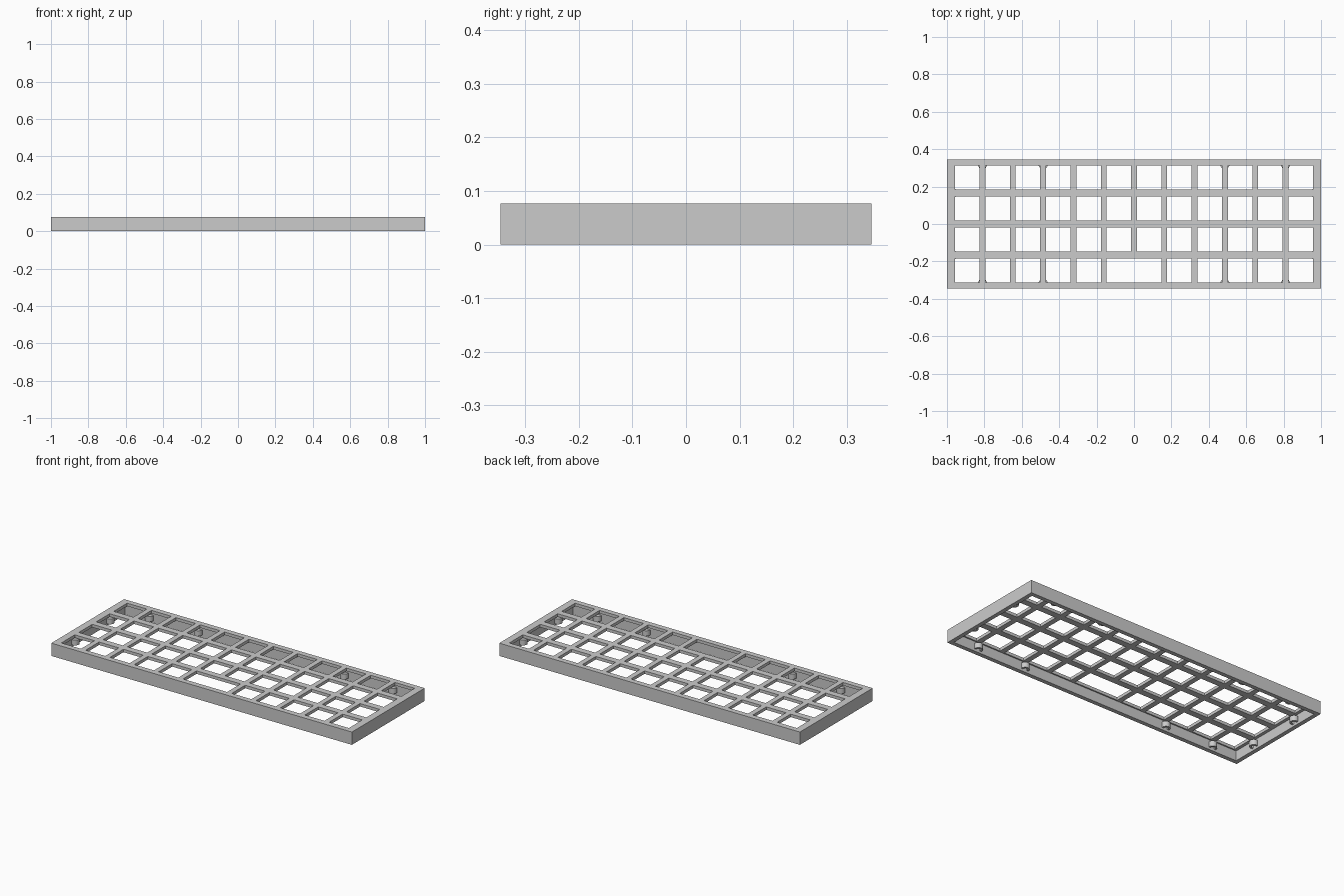
import bpy, bmesh, math
from mathutils import Vector

cube = bpy.data.objects.get("Cube")
if cube:
    bpy.data.objects.remove(cube, do_unlink=True)

HALF_X, HALF_Y, HEIGHT = 1.0, 0.346, 0.077
WALL, PLATE = 0.025, 0.018
COLS, ROWS = 12, 4
PITCH_X, PITCH_Y = 0.162, 0.166
HOLE_X, HOLE_Y = 0.131, 0.128

grey = bpy.data.materials.new("plain grey")
grey.use_nodes = True
colour = (0.6, 0.6, 0.6, 1)
grey.diffuse_color = colour
grey.node_tree.nodes["Principled BSDF"].inputs["Base Color"].default_value = colour


def add_object(name, bm):
    bmesh.ops.recalc_face_normals(bm, faces=bm.faces)
    mesh = bpy.data.meshes.new(name)
    bm.to_mesh(mesh)
    bm.free()
    mesh.materials.append(grey)
    obj = bpy.data.objects.new(name, mesh)
    bpy.context.collection.objects.link(obj)
    return obj


def grid_lines(half, count, pitch, hole):
    """Outer edge, inner wall, then both edges of every key opening."""
    lines = [-half, -half + WALL]
    for i in range(count):
        centre = (i - (count - 1) / 2) * pitch
        lines += [centre - hole / 2, centre + hole / 2]
    return lines + [half - WALL, half]


def extrude_down(bm, faces, depth):
    result = bmesh.ops.extrude_face_region(bm, geom=faces)["geom"]
    verts = [g for g in result if isinstance(g, bmesh.types.BMVert)]
    bmesh.ops.translate(bm, verts=verts, vec=(0, 0, -depth))
    return [g for g in result if isinstance(g, bmesh.types.BMFace)]


# Key plate and surrounding wall as one shell, open underneath
xs = grid_lines(HALF_X, COLS, PITCH_X, HOLE_X)
ys = grid_lines(HALF_Y, ROWS, PITCH_Y, HOLE_Y)


def is_open(i, j):
    in_rows = j % 2 == 0 and 2 <= j < len(ys) - 2
    in_cols = i % 2 == 0 and 2 <= i < len(xs) - 2
    wide_key = j == 2 and i == COLS + 1      # bar between the two middle keys
    return in_rows and (in_cols or wide_key)


bm = bmesh.new()
grid = [[bm.verts.new((x, y, HEIGHT)) for y in ys] for x in xs]
top = [bm.faces.new((grid[i][j], grid[i + 1][j], grid[i + 1][j + 1], grid[i][j + 1]))
       for i in range(len(xs) - 1) for j in range(len(ys) - 1) if not is_open(i, j)]
under = extrude_down(bm, top, PLATE)
rim = []
for face in under:
    c = face.calc_center_median()
    if abs(c.x) > HALF_X - WALL or abs(c.y) > HALF_Y - WALL:
        rim.append(face)
extrude_down(bm, rim, HEIGHT - PLATE)
loose = [v for v in bm.verts if not v.link_faces]
bmesh.ops.delete(bm, geom=loose, context="VERTS")
add_object("key_plate_case", bm)


# Screw bosses set into the walls, each with a blind hole from below
def screw_boss(name, x, y):
    radius, bore = 0.024, 0.013
    low, high = 0.014, 0.046
    outline = [(0, high - 0.005), (bore, high - 0.005), (bore, low),
               (radius, low), (radius, high), (0, high)]
    bm = bmesh.new()
    verts = [bm.verts.new((r, 0, z)) for r, z in outline]
    edges = [bm.edges.new(pair) for pair in zip(verts, verts[1:])]
    bmesh.ops.spin(bm, geom=verts + edges, cent=(0, 0, 0), axis=(0, 0, 1),
                   angle=math.tau, steps=24, use_duplicate=False)
    bmesh.ops.remove_doubles(bm, verts=bm.verts, dist=0.0001)
    bmesh.ops.translate(bm, verts=bm.verts, vec=Vector((x, y, 0)))
    obj = add_object(name, bm)
    bpy.ops.object.select_all(action="DESELECT")
    obj.select_set(True)
    bpy.context.view_layer.objects.active = obj
    bpy.ops.object.shade_smooth_by_angle()


for sx, side in ((1, "left"), (-1, "right")):
    for sy, end in ((1, "back"), (-1, "front")):
        screw_boss(f"{end}_{side}_outer_boss", sx * 5 * PITCH_X, sy * 0.317)
        screw_boss(f"{end}_{side}_inner_boss", sx * 3 * PITCH_X, sy * 0.317)
        screw_boss(f"{side}_{end}_end_boss", sx * 0.967, sy * PITCH_Y)
